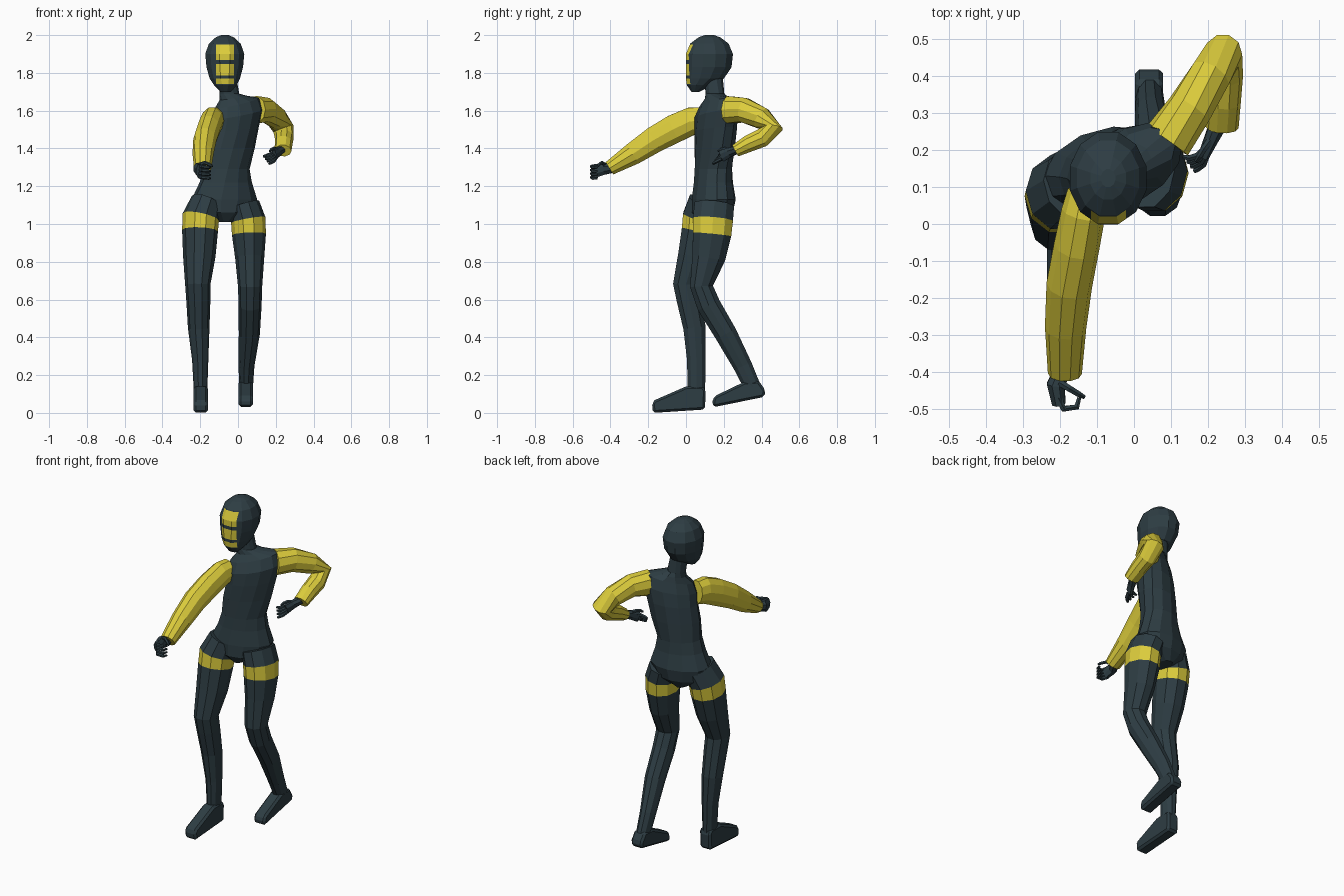
import bpy, bmesh, math
from mathutils import Vector


def material(name, rgb):
    m = bpy.data.materials.new(name)
    m.diffuse_color = (*rgb, 1)
    return m


DARK = material("dark slate", (0.027, 0.047, 0.057))
YELLOW = material("yellow", (0.72, 0.61, 0.045))


def finish(name, bm, mats):
    bmesh.ops.recalc_face_normals(bm, faces=bm.faces)
    me = bpy.data.meshes.new(name)
    bm.to_mesh(me)
    bm.free()
    for m in mats:
        me.materials.append(m)
    ob = bpy.data.objects.new(name, me)
    bpy.context.collection.objects.link(ob)
    return ob


def skin(rings, n, phase=0.5, band=None):
    """Loft rings of (centre, u axis, v axis); faces of segment 'band' get slot 1."""
    bm = bmesh.new()
    loops = []
    for c, u, v in rings:
        ang = [2 * math.pi * (i + phase) / n - math.pi / 2 for i in range(n)]
        loops.append([bm.verts.new(c + u * math.cos(a) + v * math.sin(a)) for a in ang])
    for k, (a, b) in enumerate(zip(loops, loops[1:])):
        for i in range(n):
            j = (i + 1) % n
            f = bm.faces.new((a[i], a[j], b[j], b[i]))
            f.material_index = 1 if k == band else 0
    bm.faces.new(loops[0])
    bm.faces.new(loops[-1])
    return bm


def stack(rows, tilted=True):
    """Level rings: x, y, z, rx, ry, turn in degrees, sideways tilt."""
    out = []
    for x, y, z, rx, ry, turn, tilt in rows:
        r = math.radians(turn)
        u = Vector((math.cos(r), math.sin(r), tilt)) * rx
        v = Vector((-math.sin(r), math.cos(r), 0)) * ry
        out.append((Vector((x, y, z)), u, v))
    return out


def tube(rows, side=(1, 0, 0)):
    """Rings square to a path: x, y, z, ru, rv."""
    pts = [Vector(r[:3]) for r in rows]
    out = []
    for i, r in enumerate(rows):
        d1 = (pts[i] - pts[max(i - 1, 0)]).normalized()
        d2 = (pts[min(i + 1, len(pts) - 1)] - pts[i]).normalized()
        t = (d1 + d2).normalized()
        s = Vector(side)
        u = (s - t * s.dot(t)).normalized()
        out.append((pts[i], u * r[3], t.cross(u) * r[4]))
    return out


# Torso and neck, twisting from hips to shoulders
torso = stack([
    (-.08, .14, 1.01, .04, .07, 13, 0),
    (-.075, .14, 1.06, .15, .105, 13, 0),
    (-.072, .147, 1.13, .178, .112, 15, 0),
    (-.065, .145, 1.22, .142, .10, 18, 0),
    (-.06, .145, 1.29, .125, .097, 22, 0),
    (-.04, .152, 1.40, .138, .098, 28, .05),
    (-.02, .157, 1.50, .142, .10, 32, .1),
    (-.005, .16, 1.58, .152, .095, 34, .18),
    (-.005, .165, 1.64, .135, .072, 34, .22),
    (-.025, .16, 1.668, .075, .058, 25, .15),
    (-.045, .153, 1.69, .052, .05, 10, 0),
    (-.06, .145, 1.79, .05, .05, 0, 0)])
finish("torso", skin(torso, 12), [DARK])

# Head, with the face stripes cut into its front
head = skin(stack([
    (-.065, .05, 1.70, .03, .022, 0, 0),
    (-.067, .072, 1.735, .062, .07, 0, 0),
    (-.07, .10, 1.77, .083, .104, 0, 0),
    (-.07, .12, 1.83, .10, .125, 0, 0),
    (-.07, .124, 1.90, .107, .129, 0, 0),
    (-.07, .124, 1.955, .087, .105, 0, 0),
    (-.07, .124, 1.988, .05, .06, 0, 0),
    (-.07, .124, 2.0, .02, .025, 0, 0)]), 12)
X0, X1 = -.117, -.021
STRIPES = [(1.74, 1.77), (1.787, 1.847), (1.867, 1.95)]
cuts = [((x, 0, 0), (1, 0, 0)) for x in (X0, X1)]
cuts += [((0, 0, z), (0, 0, 1)) for s in STRIPES for z in s]
for co, no in cuts:
    bmesh.ops.bisect_plane(head, geom=head.verts[:] + head.edges[:] + head.faces[:],
                           dist=1e-5, plane_co=co, plane_no=no)
for f in head.faces:
    c = f.calc_center_median()
    if X0 < c.x < X1 and c.y < .08 and any(a < c.z < b for a, b in STRIPES):
        f.material_index = 1
finish("head", head, [DARK, YELLOW])

# Legs, each with a yellow thigh band as its second segment
LEGS = {
    "left_leg": [
        (-.165, .11, 1.12, .085, .10), (-.197, .085, 1.037, .098, .107),
        (-.201, .075, .965, .095, .103), (-.205, .045, .83, .086, .092),
        (-.213, .0, .68, .067, .072), (-.21, .015, .60, .064, .068),
        (-.208, .045, .45, .057, .062), (-.2, .055, .28, .043, .052),
        (-.198, .055, .10, .035, .048)],
    "right_leg": [
        (.03, .15, 1.10, .085, .11), (.054, .142, 1.022, .092, .112),
        (.058, .138, .945, .090, .107), (.062, .12, .82, .077, .092),
        (.064, .082, .67, .064, .064), (.064, .12, .57, .061, .066),
        (.06, .21, .42, .056, .062), (.045, .30, .25, .042, .052),
        (.042, .36, .12, .036, .045)]}
for name, rows in LEGS.items():
    finish(name, skin(tube(rows), 10, band=1), [DARK, YELLOW])

# Feet, side profiles extruded across the width
FEET = {
    "left_foot": (-.235, -.160, [(-.175, 0), (.10, .018), (.105, .12), (.09, .14),
                                 (.0, .14), (-.165, .068), (-.18, .05)]),
    "right_foot": (.003, .079, [(.145, .03), (.415, .085), (.42, .12), (.385, .17),
                                (.31, .165), (.15, .088), (.14, .06)])}
for name, (x0, x1, prof) in FEET.items():
    bm = bmesh.new()
    f = bm.faces.new([bm.verts.new((x0, y, z)) for y, z in prof])
    ext = bmesh.ops.extrude_face_region(bm, geom=[f])
    bmesh.ops.translate(bm, vec=(x1 - x0, 0, 0),
                        verts=[g for g in ext["geom"] if isinstance(g, bmesh.types.BMVert)])
    ob = finish(name, bm, [DARK])
    bev = ob.modifiers.new("bevel", "BEVEL")
    bev.width, bev.segments = .012, 1

# Sleeves
SLEEVES = {
    "left_sleeve": [
        (-.125, .085, 1.55, .055, .07), (-.137, .03, 1.545, .06, .077),
        (-.155, -.06, 1.505, .062, .079), (-.175, -.165, 1.448, .062, .073),
        (-.185, -.28, 1.372, .056, .062), (-.187, -.405, 1.295, .046, .04)],
    "right_sleeve": [
        (.09, .225, 1.605, .068, .075), (.15, .31, 1.602, .062, .068),
        (.205, .40, 1.56, .058, .06), (.24, .458, 1.505, .056, .056),
        (.245, .40, 1.455, .05, .052), (.242, .33, 1.425, .047, .047),
        (.238, .262, 1.388, .045, .035)]}
for name, rows in SLEEVES.items():
    finish(name, skin(tube(rows), 10), [YELLOW])


# Hands: a palm, four curled fingers and a thumb
def hand(side, palm, fingers, thumb):
    finish(side + "_palm", skin(tube(palm), 8), [DARK])
    for i, path in enumerate(fingers + [thumb]):
        rows = [(*p, r, r) for p, r in zip(path, (.011, .010, .009, .006))]
        part = "thumb" if i == 4 else "finger_%d" % (i + 1)
        finish(side + "_" + part, skin(tube(rows, (0, 0, 1)), 6), [DARK])


left_fingers = []
right_fingers = []
for i in range(4):
    z = 1.308 - .019 * i
    left_fingers.append([(-.205, -.47, z), (-.19, -.50, z - .004),
                         (-.155, -.495, z - .008), (-.148, -.47, z - .01)])
    right_fingers.append([(.188 + .003 * i, .20 - .004 * i, 1.378 - .011 * i),
                          (.172 + .005 * i, .185 - .008 * i, 1.370 - .013 * i),
                          (.150 + .007 * i, .178 - .010 * i, 1.362 - .013 * i),
                          (.133 + .010 * i, .182 - .013 * i, 1.358 - .013 * i)])
hand("left", [(-.19, -.39, 1.295, .026, .026), (-.212, -.435, 1.292, .026, .034),
              (-.203, -.485, 1.28, .02, .038)],
     left_fingers, [(-.2, -.43, 1.315), (-.175, -.445, 1.325),
                    (-.15, -.46, 1.315), (-.135, -.468, 1.305)])
hand("right", [(.23, .275, 1.395, .026, .022), (.208, .228, 1.378, .02, .028),
               (.19, .188, 1.36, .015, .034)],
     right_fingers, [(.205, .225, 1.395), (.19, .205, 1.40),
                     (.178, .185, 1.395), (.168, .17, 1.385)])
